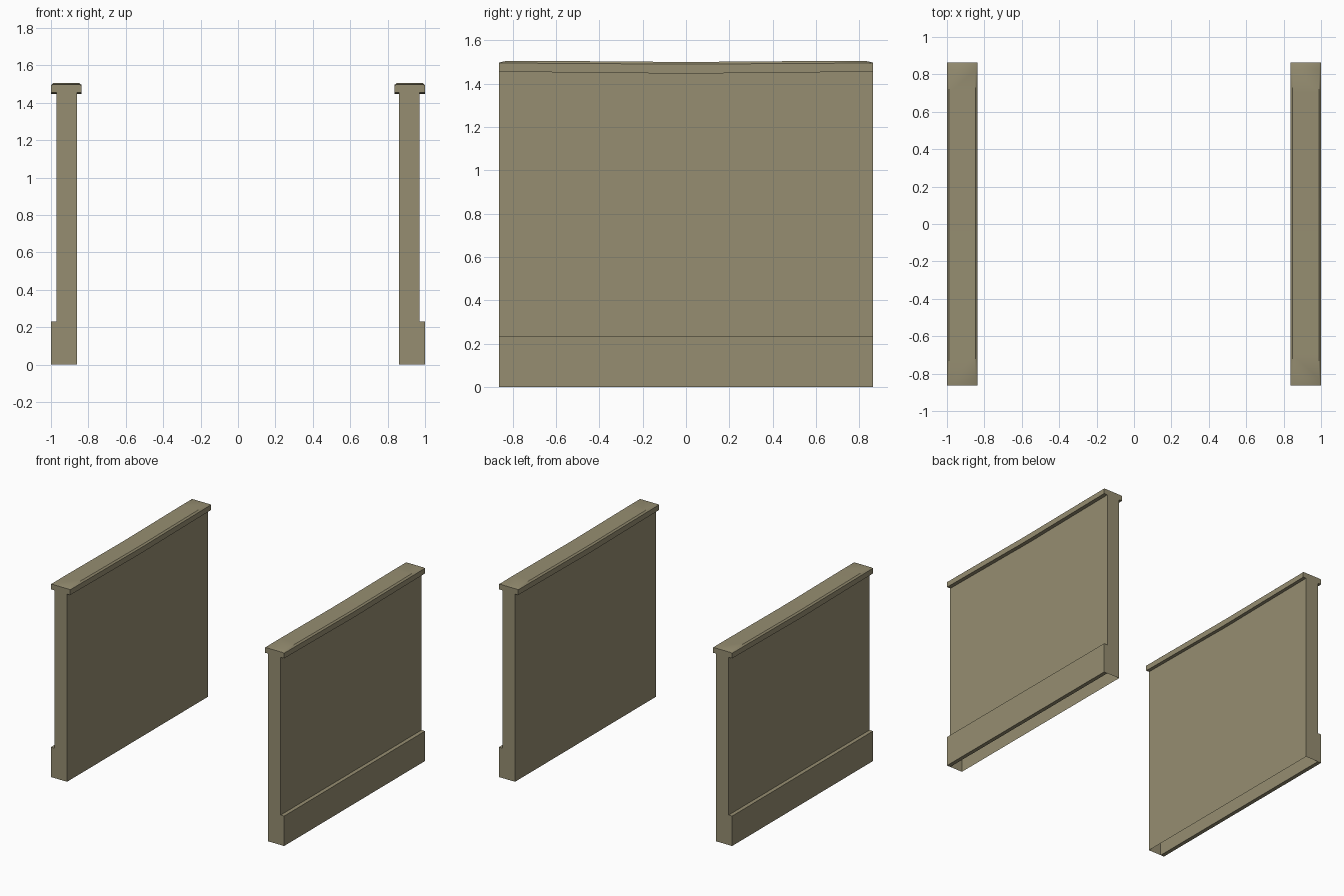
import bpy, bmesh, math
from mathutils import Vector

if "Cube" in bpy.data.objects:
    bpy.data.objects.remove(bpy.data.objects["Cube"])

stone = bpy.data.materials.new("weathered stone")
stone.diffuse_color = (0.305, 0.270, 0.166, 1)
stone.use_nodes = True
stone.node_tree.nodes["Principled BSDF"].inputs["Base Color"].default_value = stone.diffuse_color
HALF = 0.863  # half length of each wall along y


def finish(name, bm, smooth=False):
    bmesh.ops.recalc_face_normals(bm, faces=bm.faces)
    me = bpy.data.meshes.new(name)
    bm.to_mesh(me)
    bm.free()
    ob = bpy.data.objects.new(name, me)
    bpy.context.collection.objects.link(ob)
    me.materials.append(stone)
    # the left wall mirrors the right one
    mod = ob.modifiers.new("mirror", 'MIRROR')
    mod.use_axis = (True, False, False)
    mod.use_mirror_merge = False
    if smooth:
        bpy.ops.object.select_all(action='DESELECT')
        ob.select_set(True)
        bpy.context.view_layer.objects.active = ob
        bpy.ops.object.shade_smooth_by_angle(angle=math.radians(35))
    return ob


def loft(sections, caps=True):
    """Bridge (y, [(x, z), ...]) sections along y."""
    bm = bmesh.new()
    rings = [[bm.verts.new((x, y, z)) for x, z in pts] for y, pts in sections]
    n = len(rings[0])
    for a, b in zip(rings, rings[1:]):
        for i in range(n):
            j = (i + 1) % n
            bm.faces.new((a[i], a[j], b[j], b[i]))
    if caps:
        bm.faces.new(rings[0])
        bm.faces.new(rings[-1])
    return bm


def box(name, x0, x1, z0, z1, open_dirs):
    """Box spanning the wall length, with the faces looking along open_dirs left out."""
    pts = [(x0, z0), (x1, z0), (x1, z1), (x0, z1)]
    bm = loft([(-HALF, pts), (HALF, pts)])
    bmesh.ops.recalc_face_normals(bm, faces=bm.faces)
    bm.normal_update()
    gone = [f for f in bm.faces
            if any(f.normal.dot(Vector(d)) > 0.9 for d in open_dirs)]
    bmesh.ops.delete(bm, geom=gone, context='FACES')
    return finish(name, bm)


# wall panel: hollow, open underneath, top hidden by the coping
box("wall_panel", 0.862, 0.97, 0, 1.455, [(0, 0, 1), (0, 0, -1)])

# outer plinth along the foot, joined to the panel
box("wall_plinth", 0.97, 1.0, 0, 0.232, [(-1, 0, 0)])

# coping: slightly sagging in the middle, chamfered along its top
def coping_section(y, sag, top):
    return (y, [(0.836, 1.455 - sag), (1.0, 1.455 - sag), (1.0, 1.495 - sag * 0.6),
                (0.988, top), (0.848, top), (0.836, 1.495 - sag * 0.6)])

half = [(HALF, 0.0, 1.497), (0.825, 0.001, 1.505), (0.7, 0.002, 1.505),
        (0.2, 0.007, 1.501), (0.07, 0.009, 1.5)]
sections = [coping_section(-y, s, t) for y, s, t in half]
sections += [coping_section(y, s, t) for y, s, t in reversed(half)]
finish("wall_coping", loft(sections), smooth=True)
